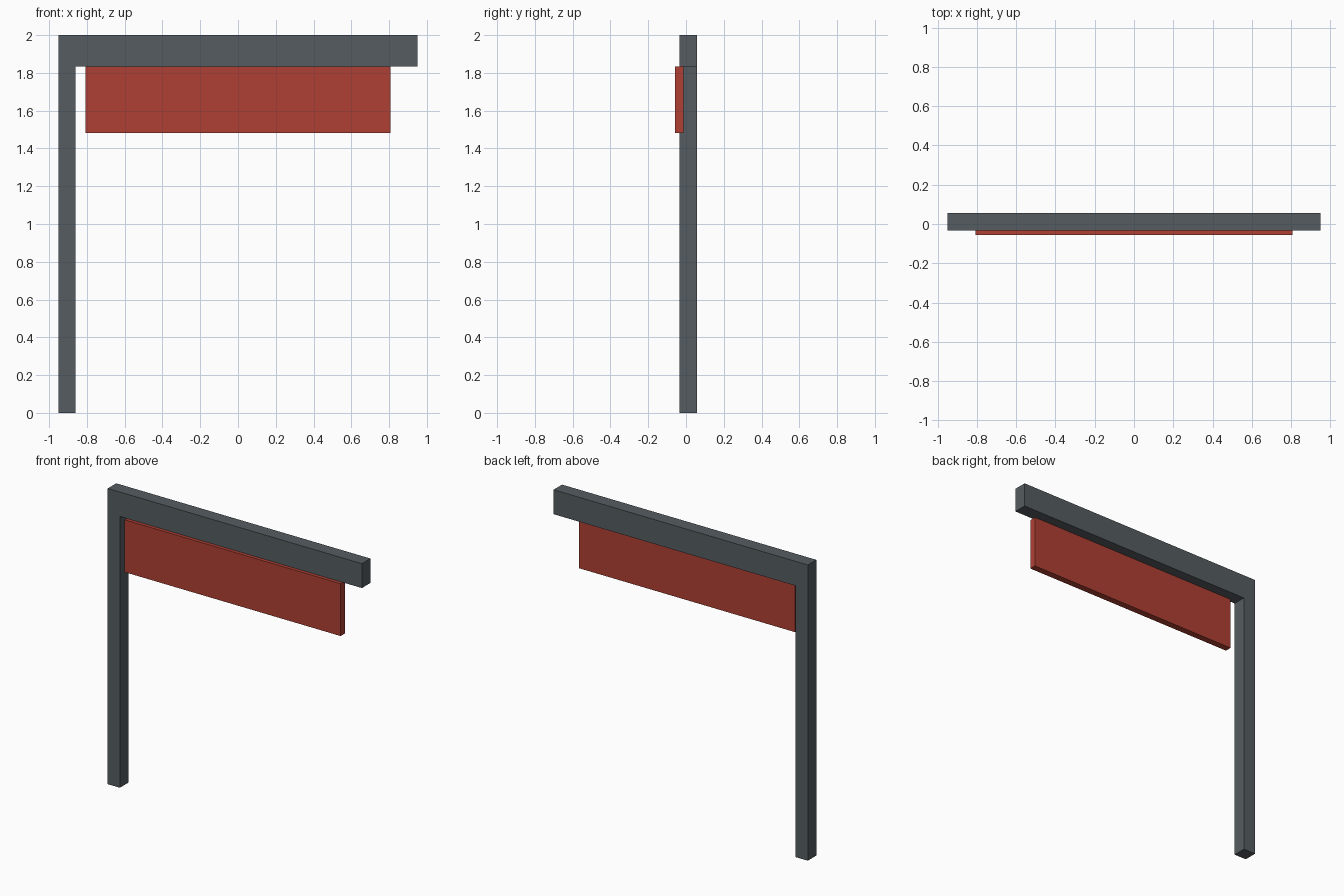
import bpy
import bmesh

if "Cube" in bpy.data.objects:
    bpy.data.objects.remove(bpy.data.objects["Cube"])


def material(name, color):
    mat = bpy.data.materials.new(name)
    mat.diffuse_color = (*color, 1.0)
    mat.use_nodes = True
    mat.node_tree.nodes["Principled BSDF"].inputs["Base Color"].default_value = mat.diffuse_color
    return mat


def extruded(name, profile, y0, y1, mat):
    """Extrude an (x, z) outline from y0 to y1."""
    bm = bmesh.new()
    face = bm.faces.new([bm.verts.new((x, y0, z)) for x, z in profile])
    result = bmesh.ops.extrude_face_region(bm, geom=[face])
    verts = [v for v in result["geom"] if isinstance(v, bmesh.types.BMVert)]
    bmesh.ops.translate(bm, verts=verts, vec=(0, y1 - y0, 0))
    # keep the starting cap so the solid is closed
    if not face.is_valid or len(bm.faces) < len(profile) + 2:
        bmesh.ops.holes_fill(bm, edges=bm.edges[:], sides=len(profile))
    bmesh.ops.recalc_face_normals(bm, faces=bm.faces[:])
    mesh = bpy.data.meshes.new(name)
    bm.to_mesh(mesh)
    bm.free()
    mesh.materials.append(mat)
    obj = bpy.data.objects.new(name, mesh)
    bpy.context.collection.objects.link(obj)
    return obj


grey = material("dark_grey", (0.091, 0.107, 0.117))
red = material("brick_red", (0.434, 0.051, 0.034))

left, right = -0.951, 0.951
post_right = -0.86
beam_bottom, top = 1.835, 2.0

# Post and overhanging beam as one L-shaped frame
extruded("post_and_beam",
         [(left, 0), (post_right, 0), (post_right, beam_bottom),
          (right, beam_bottom), (right, top), (left, top)],
         -0.034, 0.057, grey)

# Hanging sign board, set forward under the beam
extruded("sign_board",
         [(-0.808, 1.481), (0.808, 1.481),
          (0.808, beam_bottom), (-0.808, beam_bottom)],
         -0.057, -0.012, red)
